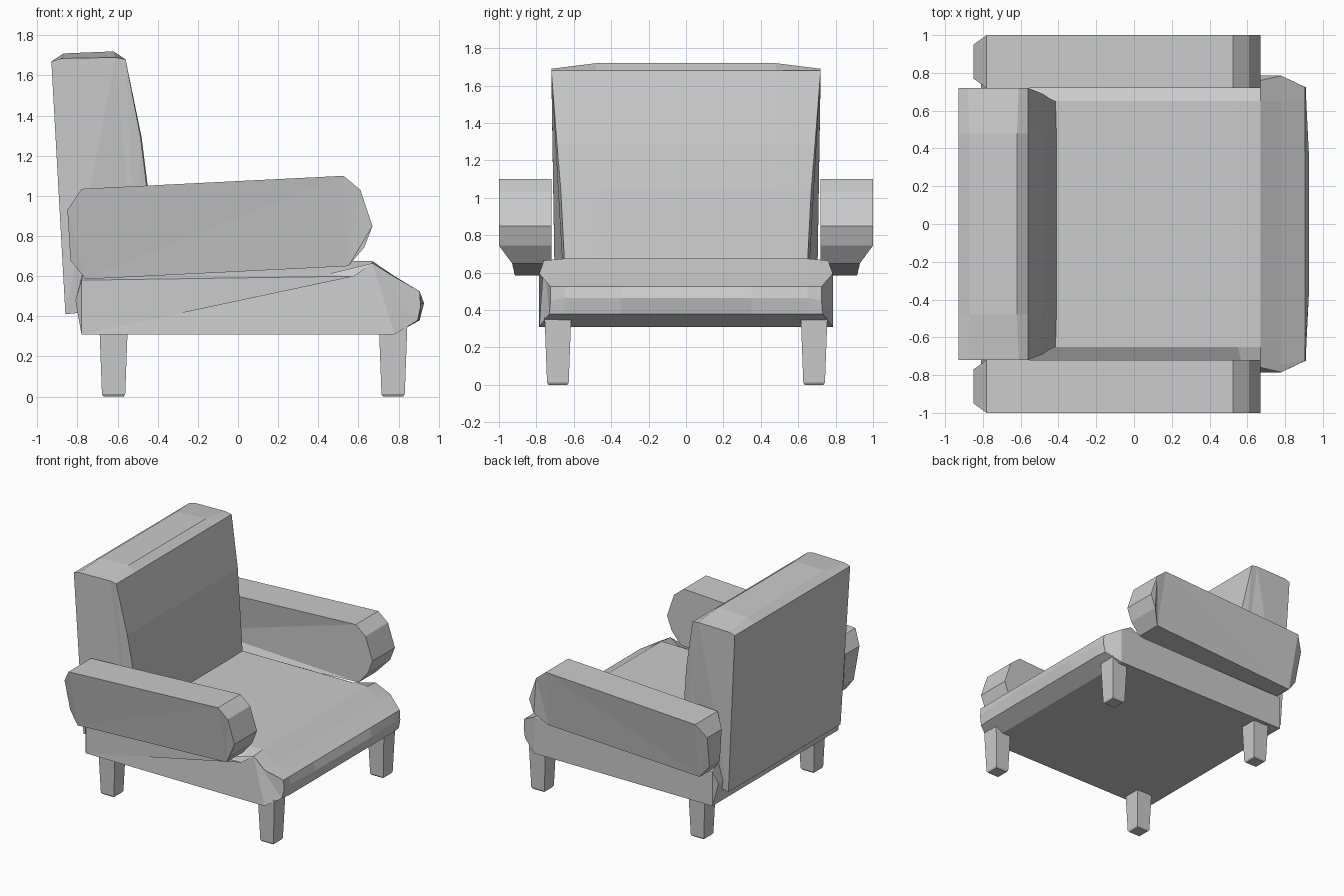
import bpy, bmesh

if "Cube" in bpy.data.objects:
    bpy.data.objects.remove(bpy.data.objects["Cube"])


def loft(name, sections):
    """Skin closed loops of (x, y, z) points and cap both ends."""
    bm = bmesh.new()
    rings = [[bm.verts.new(p) for p in s] for s in sections]
    n = len(rings[0])
    for a, b in zip(rings, rings[1:]):
        for i in range(n):
            j = (i + 1) % n
            bm.faces.new((a[i], a[j], b[j], b[i]))
    caps = [bm.faces.new(rings[0]), bm.faces.new(rings[-1])]
    bmesh.ops.triangulate(bm, faces=caps)
    bmesh.ops.recalc_face_normals(bm, faces=bm.faces)
    me = bpy.data.meshes.new(name)
    bm.to_mesh(me)
    bm.free()
    ob = bpy.data.objects.new(name, me)
    bpy.context.collection.objects.link(ob)
    return ob


def flip(section):
    return [(x, -y, z) for x, y, z in section]


def symmetric(name, half):
    """Loft sections listed from the outside inward, mirrored across y = 0."""
    return loft(name, half + [flip(s) for s in reversed(half)])


# Seat: soft front lip, top edges dropping away beside the arms
seat_side = [(-.78, .785, .31), (.78, .785, .31), (.895, .73, .38), (.91, .725, .45),
             (.905, .725, .525), (.78, .785, .595), (.67, .76, .665),
             (.58, .785, .60), (-.78, .785, .58), (-.81, .75, .48)]


def seat_section(y, bulge):
    pts = [(-.78, .31), (.78, .31), (.905, .38), (.912 + bulge, .465), (.905, .525),
           (.78, .60), (.67, .675), (.55, .675), (-.76, .665), (-.81, .48)]
    return [(x, y, z) for x, z in pts]


symmetric("seat", [seat_side, seat_section(.65, 0), seat_section(.35, .015)])

# Backrest: reclined slab with a crowned top and narrowing front face
back_side = [(-.86, .70, .41), (-.93, .72, 1.67), (-.88, .72, 1.685), (-.61, .72, 1.69),
             (-.56, .72, 1.68), (-.485, .69, 1.29), (-.455, .67, 1.05),
             (-.415, .65, .66), (-.50, .65, .45)]
back_pts = [(-.86, .41), (-.93, 1.67), (-.87, 1.71), (-.62, 1.72), (-.56, 1.68),
            (-.48, 1.29), (-.45, 1.05), (-.41, .66), (-.50, .45)]
symmetric("backrest", [back_side, [(x, .48, z) for x, z in back_pts]])

# Arms: rounded front ends, outer faces leaning inward toward the bottom
arm_outer = [(-.78, 1, 1.035), (.525, 1, 1.10), (.61, 1, 1.03), (.67, 1, .85),
             (.63, 1, .745), (.55, .93, .65), (-.76, .915, .585),
             (-.835, .90, .68), (-.85, .95, .93)]
arm_inner = [(x, .77 if x < -.8 else .72, z) for x, y, z in arm_outer]
for side, f in (("left", lambda s: s), ("right", flip)):
    loft(side + "_arm", [f(arm_outer), f(arm_inner)])


# Legs: tapered square posts with a chamfered foot
def square(cx, cy, half, z):
    return [(cx + half * a, cy + half * b, z)
            for a, b in ((-1, -1), (1, -1), (1, 1), (-1, 1))]


for end, x in (("front", .773), ("back", -.62)):
    for side, y in (("left", .685), ("right", -.685)):
        loft(f"{end}_{side}_leg", [square(x, y, .05, 0), square(x, y, .058, .012),
                                   square(x, y, .071, .36)])
